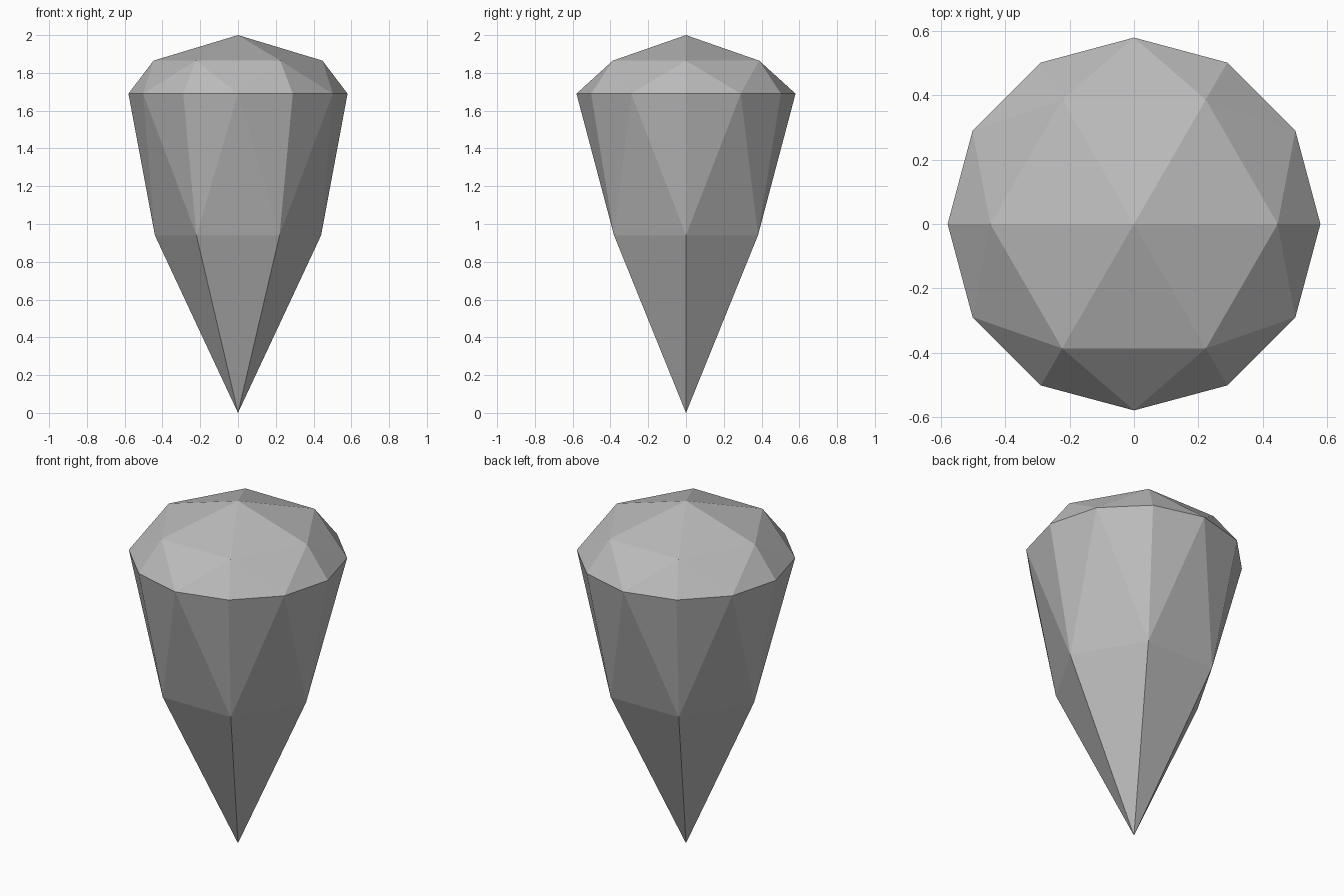
import bpy, bmesh
from math import cos, sin, pi

cube = bpy.data.objects.get("Cube")
if cube:
    bpy.data.objects.remove(cube, do_unlink=True)

# Stone colour
GREY = (0.5, 0.5, 0.5, 1)
mat = bpy.data.materials.new("stone_grey")
mat.use_nodes = True
mat.diffuse_color = GREY
mat.node_tree.nodes["Principled BSDF"].inputs["Base Color"].default_value = GREY

bm = bmesh.new()


def ring(count, radius, z):
    return [bm.verts.new((radius * cos(2 * pi * i / count),
                          radius * sin(2 * pi * i / count), z)) for i in range(count)]


def facet_half(girdle, inner, tip):
    """Triangular facets from the twelve-sided girdle to a six-sided ring, then to a point."""
    for i, v in enumerate(inner):
        nxt = inner[(i + 1) % 6]
        before, corner, after = (girdle[(2 * i + k) % 12] for k in (-1, 0, 1))
        bm.faces.new((before, corner, v))
        bm.faces.new((corner, after, v))
        bm.faces.new((v, after, nxt))
        bm.faces.new((v, nxt, tip))


# Crown and pavilion share one girdle
girdle = ring(12, 0.58, 1.69)
facet_half(girdle, ring(6, 0.447, 1.865), bm.verts.new((0, 0, 2)))
facet_half(girdle, ring(6, 0.44, 0.94), bm.verts.new((0, 0, 0)))
bmesh.ops.recalc_face_normals(bm, faces=bm.faces)

mesh = bpy.data.meshes.new("cut_gem")
bm.to_mesh(mesh)
bm.free()
mesh.materials.append(mat)
gem = bpy.data.objects.new("cut_gem", mesh)
bpy.context.collection.objects.link(gem)
